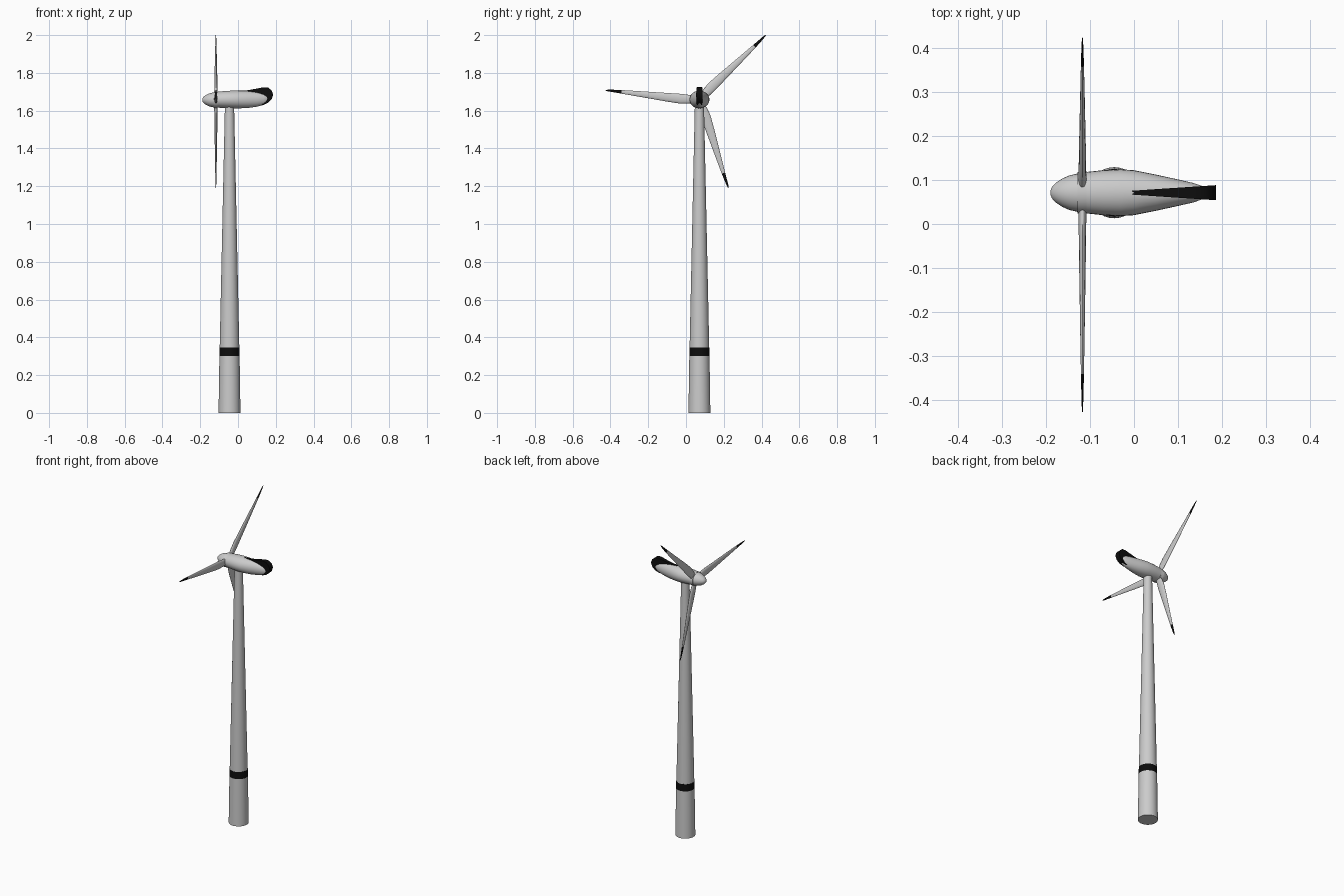
import bpy, bmesh, math
from mathutils import Vector

if "Cube" in bpy.data.objects:
    bpy.data.objects.remove(bpy.data.objects["Cube"])

TX, TY = -0.045, 0.071          # tower axis
HUB = Vector((-0.117, 0.071, 1.657))

black = bpy.data.materials.new("black_paint")
black.diffuse_color = (0.004, 0.004, 0.004, 1)
black.use_nodes = True
black.node_tree.nodes["Principled BSDF"].inputs["Base Color"].default_value = black.diffuse_color


def loft(name, rings, mat=None, angle=40):
    """Skin a list of equal-length closed rings and cap both ends."""
    bm = bmesh.new()
    loops = [[bm.verts.new(p) for p in ring] for ring in rings]
    n = len(loops[0])
    for a, b in zip(loops, loops[1:]):
        for i in range(n):
            j = (i + 1) % n
            bm.faces.new((a[i], a[j], b[j], b[i]))
    bm.faces.new(loops[0])
    bm.faces.new(loops[-1])
    bmesh.ops.recalc_face_normals(bm, faces=bm.faces)
    me = bpy.data.meshes.new(name)
    bm.to_mesh(me)
    bm.free()
    ob = bpy.data.objects.new(name, me)
    bpy.context.collection.objects.link(ob)
    if mat:
        me.materials.append(mat)
    bpy.ops.object.select_all(action='DESELECT')
    ob.select_set(True)
    bpy.context.view_layer.objects.active = ob
    bpy.ops.object.shade_smooth_by_angle(angle=math.radians(angle))
    return ob


def ellipse(c, u, v, n):
    """Ring around c spanned by the half-axis vectors u and v."""
    c, u, v = Vector(c), Vector(u), Vector(v)
    return [c + u * math.cos(t) + v * math.sin(t)
            for t in (2 * math.pi * i / n for i in range(n))]


def disc(z, r):
    return ellipse((TX, TY, z), (r, 0, 0), (0, r, 0), 32)


def body(x, w, zc, h):
    return ellipse((x, TY, zc), (0, w, 0), (0, 0, h), 28)


# Tower in two grey sections with a black band between them
loft("tower_base", [disc(0, .058), disc(.30, .0535)])
loft("tower_band", [disc(.30, .0538), disc(.345, .0528)], black)
loft("tower_shaft", [disc(.345, .052), disc(1.64, .024)])

# Nacelle, tapering to the rear
loft("nacelle", [body(*s) for s in (
    (-.108, .047, 1.658, .042), (-.07, .051, 1.659, .045),
    (-.03, .053, 1.659, .047), (0, .051, 1.659, .047),
    (.05, .041, 1.659, .045), (.10, .030, 1.660, .039),
    (.135, .022, 1.661, .031), (.155, .015, 1.663, .023),
    (.165, .006, 1.665, .012))])

# Black wedge-shaped fin along the top and rear
fin = [(-.066, 1.701), (.0, 1.706), (.05, 1.708), (.10, 1.717), (.135, 1.724),
       (.16, 1.722), (.178, 1.707), (.186, 1.685), (.178, 1.66),
       (.158, 1.641), (.13, 1.631), (.08, 1.64), (-.066, 1.66)]
loft("tail_fin", [[Vector((x, TY + s * (.0004 + .066 * (x + .066)), z)) for x, z in fin]
                  for s in (-1, 1)], black)

# Spinner nose and hub collar
loft("spinner", [body(x, r, HUB.z, r * .92) for x, r in (
    (-.189, .006), (-.186, .013), (-.178, .022), (-.163, .032),
    (-.147, .039), (-.128, .0435), (-.105, .045))])
loft("hub_collar", [body(x, .047, HUB.z, .043) for x in (-.128, -.108)])

# Blades: (fraction of length, leading width, trailing width, half thickness)
PROFILE = [(.05, .018, .018, .009), (.12, .021, .026, .009), (.20, .022, .030, .0085),
           (.35, .019, .026, .0075), (.60, .0145, .017, .0055), (.83, .010, .009, .0035)]
TIP = [PROFILE[-1], (.92, .007, .006, .0025), (.98, .004, .004, .0015), (1, .001, .001, .0008)]
TIPS = [(.422, 2.0), (-.426, 1.708), (.225, 1.19)]

for k, (ty, tz) in enumerate(TIPS, 1):
    axis = Vector((HUB.x, ty, tz)) - HUB
    side = Vector((1, 0, 0)).cross(axis).normalized()

    def section(f, lead, trail, thick):
        mid = HUB + axis * f + side * (trail - lead) / 2
        return ellipse(mid, side * (lead + trail) / 2, (thick, 0, 0), 14)

    loft(f"blade_{k}", [section(*s) for s in PROFILE], angle=60)
    loft(f"blade_tip_{k}", [section(*s) for s in TIP], black, 60)
